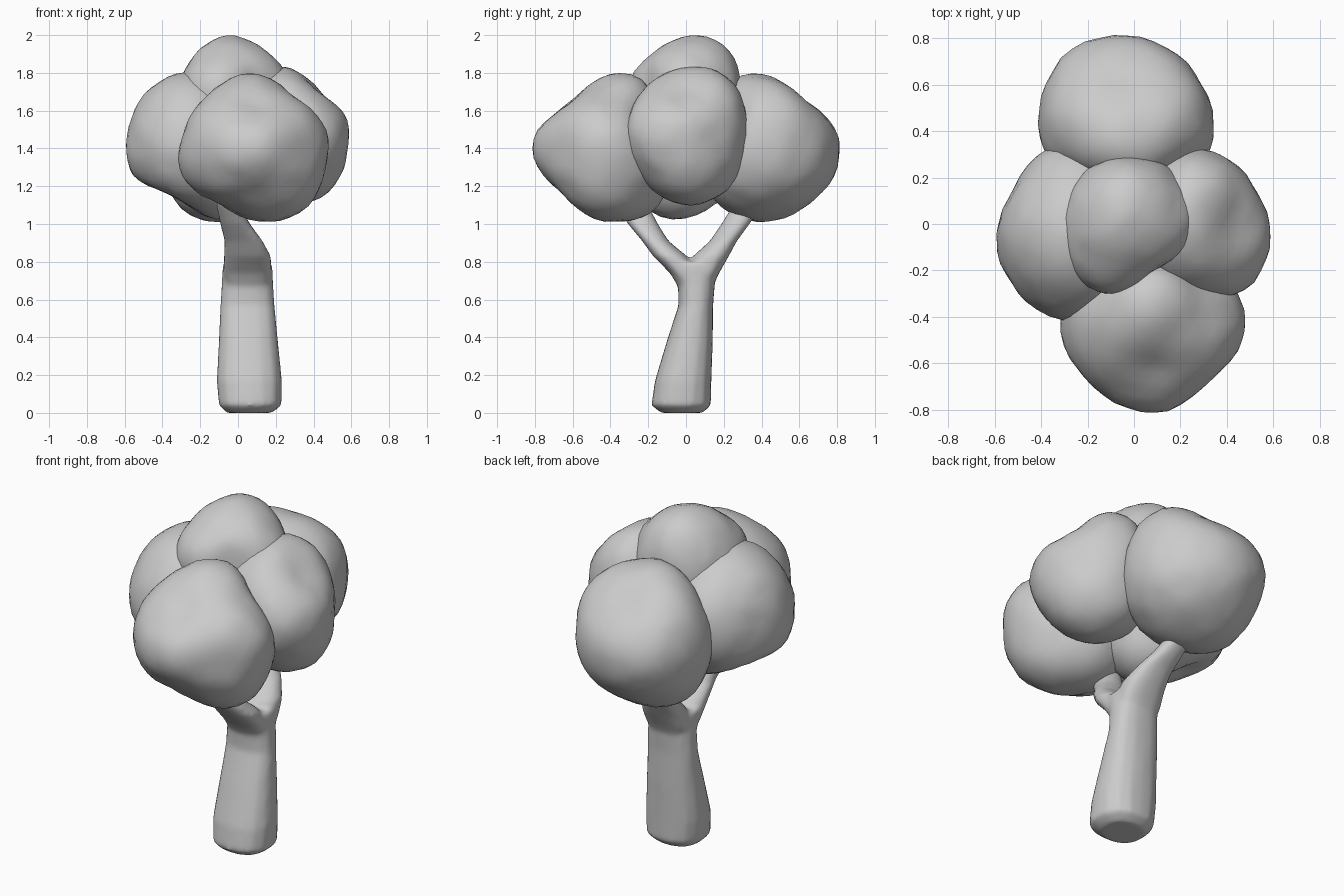
import bpy, bmesh, math
from mathutils import Vector, noise

if "Cube" in bpy.data.objects:
    bpy.data.objects.remove(bpy.data.objects["Cube"])


def make_object(name, bm):
    bmesh.ops.recalc_face_normals(bm, faces=bm.faces)
    for f in bm.faces:
        f.smooth = True
    mesh = bpy.data.meshes.new(name)
    bm.to_mesh(mesh)
    bm.free()
    ob = bpy.data.objects.new(name, mesh)
    bpy.context.collection.objects.link(ob)
    return ob


def loft(bm, rings, sides=16):
    """Closed tube through horizontal ellipses (x, y, z, rx, ry)."""
    loops = []
    for x, y, z, rx, ry in rings:
        loop = []
        for i in range(sides):
            c, s = math.cos(math.tau * i / sides), math.sin(math.tau * i / sides)
            # slightly squarish section
            k = (abs(c) ** 2.5 + abs(s) ** 2.5) ** (-1 / 2.5)
            loop.append(bm.verts.new((x + rx * c * k, y + ry * s * k, z)))
        loops.append(loop)
    for a, b in zip(loops, loops[1:]):
        for i in range(sides):
            j = (i + 1) % sides
            bm.faces.new((a[i], a[j], b[j], b[i]))
    bm.faces.new(loops[0][::-1])
    bm.faces.new(loops[-1])


def leaf_clump(name, center, radii, bumps):
    """Lumpy, faintly faceted ellipsoid; each bump is (direction, relative push)."""
    bm = bmesh.new()
    bmesh.ops.create_icosphere(bm, subdivisions=4, radius=1)
    dirs = [(Vector(d).normalized(), a) for d, a in bumps]
    c, seed = Vector(center), Vector(center) * 7
    for v in bm.verts:
        d = v.co.normalized()
        r = sum(abs(d[i] / radii[i]) ** 2 for i in range(3)) ** -0.5
        r *= 1 + sum(a * max(0, d.dot(b)) ** 7 for b, a in dirs)
        r *= 1 + 0.02 * noise.noise(d * 4 + seed)
        v.co = c + d * r
    return make_object(name, bm)


# Forked trunk: stem plus two branches, fused into one skin
bm = bmesh.new()
loft(bm, [(.06, -.022, .0, .12, .11), (.065, -.026, .04, .166, .158),
          (.06, -.015, .17, .173, .150), (.055, .02, .38, .157, .122),
          (.05, .052, .57, .144, .092), (.05, .055, .68, .137, .098),
          (.05, .035, .80, .13, .125)])
loft(bm, [(.05, .04, .60, .09, .04), (.05, -.01, .74, .13, .075),
          (.05, -.085, .83, .125, .09), (.03, -.162, .91, .102, .07),
          (-.015, -.228, 1.0, .078, .08), (-.06, -.30, 1.12, .06, .09)])
loft(bm, [(.05, .07, .60, .09, .04), (.05, .098, .74, .13, .078),
          (.05, .132, .83, .125, .095), (.03, .198, .91, .102, .072),
          (-.015, .262, 1.0, .08, .075), (-.06, .34, 1.12, .06, .08)])
trunk = make_object("trunk", bm)
rm = trunk.modifiers.new("fuse", 'REMESH')
rm.mode = 'VOXEL'
rm.voxel_size = 0.014
rm.use_smooth_shade = True
sm = trunk.modifiers.new("soften", 'SMOOTH')
sm.iterations = 10

# Leaf clumps, the outer ones flattened where they meet the middle
leaf_clump("front_leaves", (.09, -.43, 1.4), (.38, .38, .375),
           [((.6, 0, -.8), .10), ((-.95, 0, -.35), .10), ((.6, 0, .8), -.10),
            ((0, -.65, .75), -.2), ((0, .45, .9), .14), ((0, .6, -.8), .12),
            ((0, -.7, -.7), -.13), ((.6, -.8, 0), -.12), ((.95, 0, .35), .04),
            ((-.5, 0, -.85), -.1), ((.2, -1, 0), .07), ((-.75, 0, .65), .0),
            ((.45, .8, .4), -.2), ((-.4, .85, .35), -.12), ((0, 1, 0), -.12)])
leaf_clump("back_leaves", (-.03, .43, 1.4), (.38, .38, .37),
           [((-.6, .8, 0), .06), ((-.55, 0, -.85), .12), ((0, .6, .8), -.14),
            ((0, -.45, .9), .11), ((.8, .5, 0), -.04), ((0, -.6, -.8), .05),
            ((.6, .1, .7), .08), ((.2, .4, -.9), -.03), ((0, -1, .1), -.15),
            ((.45, -.8, .4), -.15), ((-.45, -.8, .4), -.15),
            ((-.6, 0, .8), .05)])
leaf_clump("right_leaves", (.27, 0, 1.47), (.315, .31, .355),
           [((0, .6, .8), .12), ((0, .6, -.8), .07), ((.6, 0, -.8), .08),
            ((.55, 0, .83), -.2), ((-.1, 0, 1), .03), ((.6, -.8, 0), .12),
            ((.9, .4, 0), -.07), ((.95, -.1, .2), .04), ((-.1, .9, .2), .04)])
leaf_clump("left_leaves", (-.25, -.04, 1.42), (.34, .36, .385),
           [((-.35, 0, -.9), -.29), ((.6, 0, -.8), .2), ((-.4, .9, 0), .08),
            ((-.8, .6, 0), -.08), ((-.95, 0, -.3), .04), ((-.2, -1, 0), .05),
            ((.1, .9, .4), .06)])
leaf_clump("top_leaves", (-.03, 0, 1.68), (.285, .29, .31),
           [((0, .6, .8), .1), ((0, -.7, .7), -.08), ((.6, .8, 0), .05),
            ((.5, -.85, .1), -.2), ((-.65, 0, .75), -.02), ((.95, 0, .3), .06),
            ((-.7, -.7, .1), .08), ((-.15, -.95, .3), .1),
            ((-.2, .1, 1), .03), ((.3, 0, .95), -.04)])
